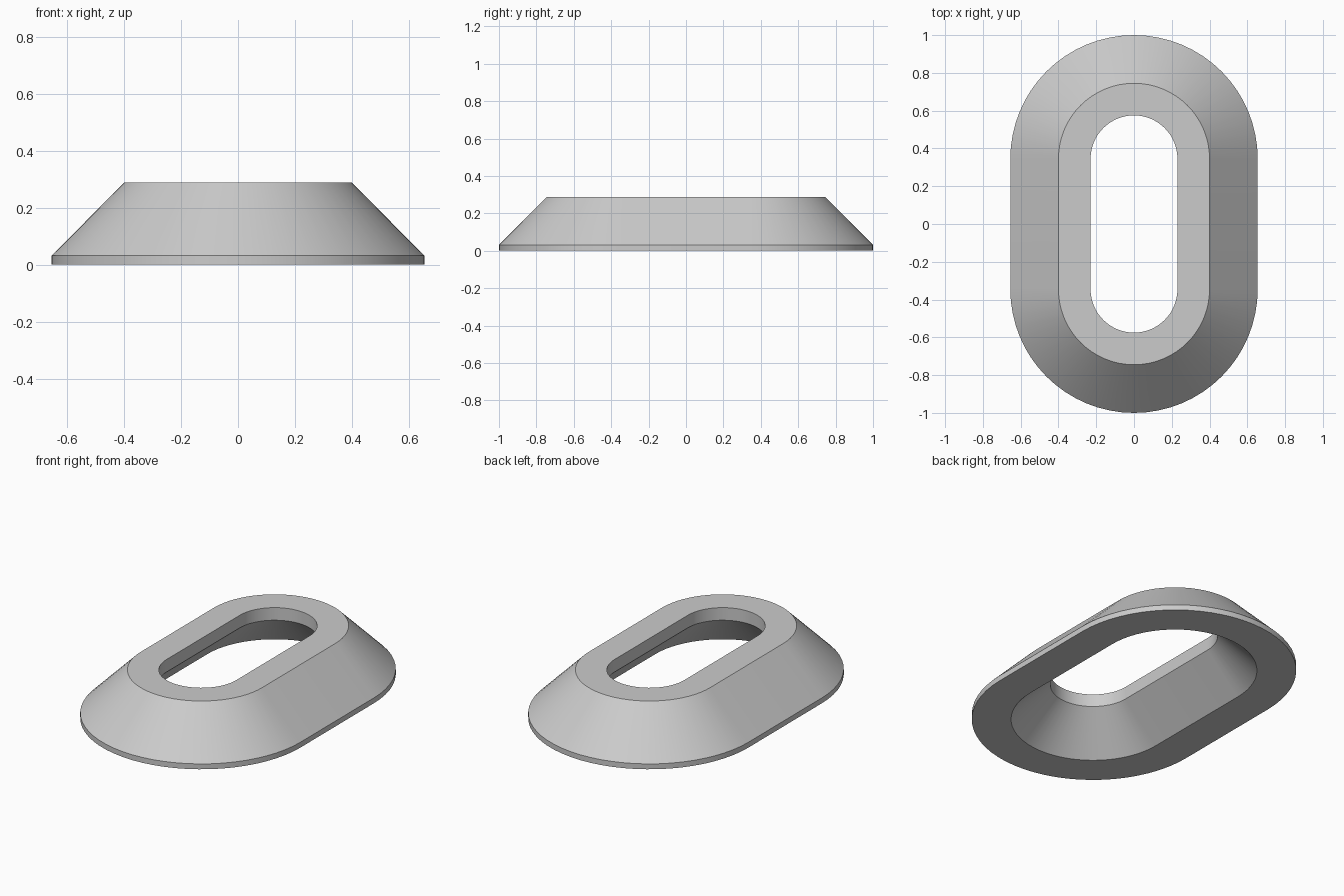
import bpy
import bmesh
from math import sin, cos, pi, radians

cube = bpy.data.objects.get("Cube")
if cube:
    bpy.data.objects.remove(cube)

HALF_STRAIGHT = 0.345   # half length of the straight sides
ARC_STEPS = 32          # segments in each rounded end

# Closed wall section: (end radius, height)
SECTION = [(0.655, 0.0), (0.655, 0.032), (0.40, 0.288),
           (0.23, 0.288), (0.23, 0.213), (0.443, 0.0)]


def stadium_ring(bm, radius, z):
    """Ring of vertices around a slot with rounded ends."""
    ring = []
    for end in (0, 1):
        offset = HALF_STRAIGHT * (1 - 2 * end)
        for i in range(ARC_STEPS + 1):
            a = pi * (end + i / ARC_STEPS)
            ring.append(bm.verts.new((radius * cos(a), radius * sin(a) + offset, z)))
    return ring


# Sweep the section around the slot
bm = bmesh.new()
rings = [stadium_ring(bm, r, z) for r, z in SECTION]
for a, b in zip(rings, rings[1:] + rings[:1]):
    n = len(a)
    for i in range(n):
        j = (i + 1) % n
        bm.faces.new((a[i], a[j], b[j], b[i]))
bmesh.ops.recalc_face_normals(bm, faces=bm.faces)
mesh = bpy.data.meshes.new("slotted_collar")
bm.to_mesh(mesh)
bm.free()
collar = bpy.data.objects.new("slotted_collar", mesh)
bpy.context.collection.objects.link(collar)

# Plain grey finish
color = (0.6, 0.6, 0.6, 1.0)
grey = bpy.data.materials.new("light_grey")
grey.use_nodes = True
grey.diffuse_color = color
grey.node_tree.nodes["Principled BSDF"].inputs["Base Color"].default_value = color
mesh.materials.append(grey)

# Smooth curved walls, crisp rims
bpy.ops.object.select_all(action="DESELECT")
collar.select_set(True)
bpy.context.view_layer.objects.active = collar
bpy.ops.object.shade_smooth_by_angle(angle=radians(30))
